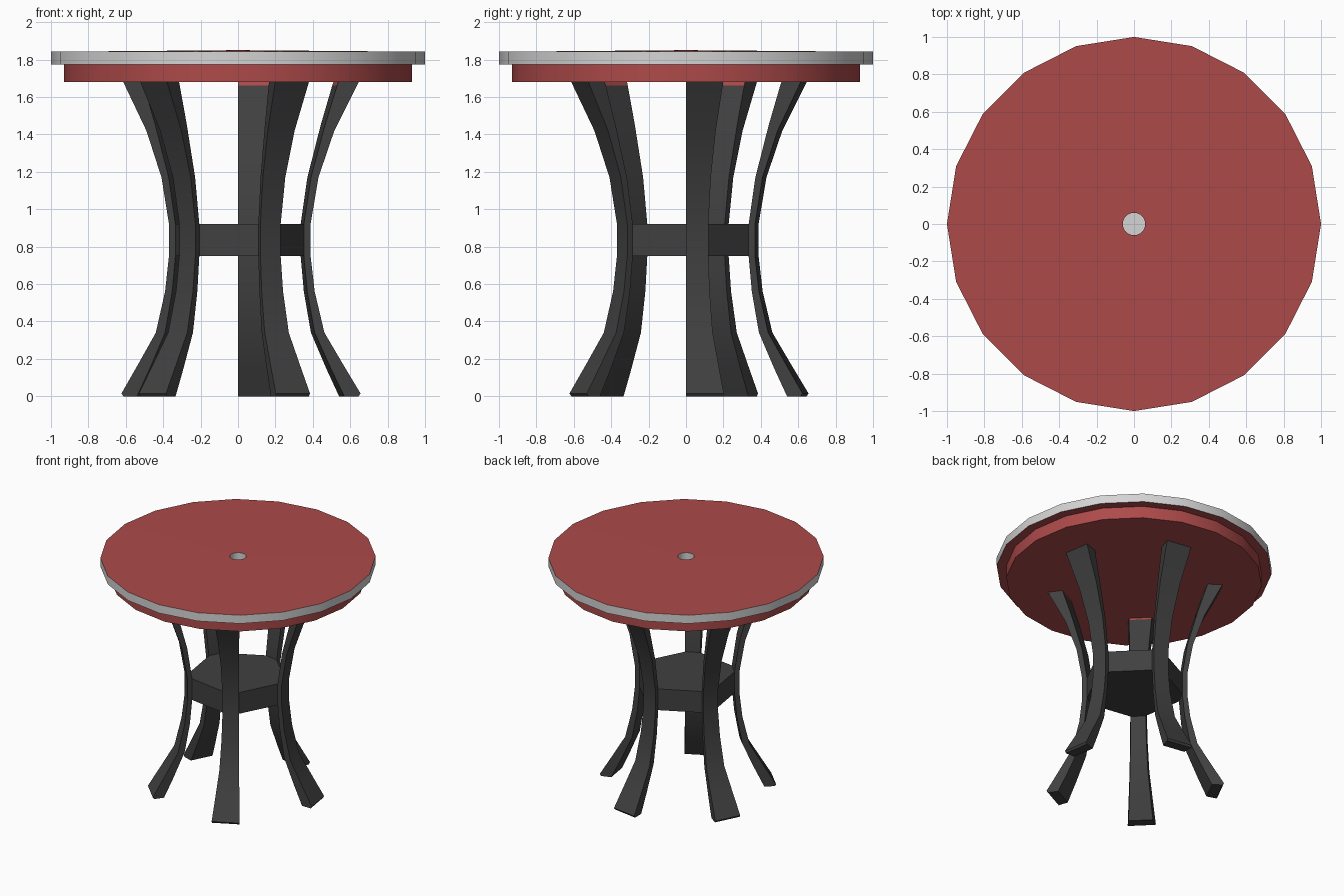
import bpy, bmesh, math

if "Cube" in bpy.data.objects:
    bpy.data.objects.remove(bpy.data.objects["Cube"])

STEP = math.radians(18)      # everything sits on a 20-sided circle


def material(name, rgb):
    m = bpy.data.materials.new(name)
    m.diffuse_color = (*rgb, 1)
    m.use_nodes = True
    m.node_tree.nodes["Principled BSDF"].inputs["Base Color"].default_value = m.diffuse_color
    return m


red = material("red", (0.42, 0.068, 0.068))
grey = material("light grey", (0.66, 0.66, 0.66))
dark = material("charcoal", (0.052, 0.052, 0.052))


def polar(r, a, z):
    return (r * math.cos(a), r * math.sin(a), z)


def finish(name, bm, mats):
    bmesh.ops.recalc_face_normals(bm, faces=bm.faces)
    me = bpy.data.meshes.new(name)
    bm.to_mesh(me)
    bm.free()
    for m in mats:
        me.materials.append(m)
    ob = bpy.data.objects.new(name, me)
    bpy.context.collection.objects.link(ob)
    bpy.ops.object.select_all(action='DESELECT')
    ob.select_set(True)
    bpy.context.view_layer.objects.active = ob
    bpy.ops.object.shade_smooth_by_angle(angle=math.radians(30))
    return ob


def stack(name, rings, angles, band_mats, caps, mats):
    """Rings of (radius, z) from bottom to top, bridged and capped."""
    bm = bmesh.new()
    loops = [[bm.verts.new(polar(r, a, z)) for a in angles] for r, z in rings]
    n = len(angles)
    for lo, hi, mi in zip(loops, loops[1:], band_mats):
        for i in range(n):
            j = (i + 1) % n
            bm.faces.new((lo[i], lo[j], hi[j], hi[i])).material_index = mi
    bm.faces.new(loops[0]).material_index = caps[0]
    bm.faces.new(loops[-1]).material_index = caps[1]
    return finish(name, bm, mats)


circle = [i * STEP for i in range(20)]

# Tabletop: grey rim, slightly domed red top, grey centre recess
stack("tabletop", [(1, 1.775), (1, 1.842), (0.06, 1.85), (0.06, 1.79)],
      circle, [1, 0, 1], (0, 1), [red, grey])

# Apron under the tabletop
stack("apron", [(0.93, 1.68), (0.93, 1.775)], circle, [0], (0, 0), [red])

# Stretcher block joining the legs
corners = [math.radians(72 * k) + s for k in range(5) for s in (0, STEP)]
stack("stretcher_block", [(0.352, 0.75), (0.352, 0.92)], corners, [0], (0, 0), [dark])

# Curved legs: each is a side profile swept over one 18 degree step
outer = [(0.645, 0), (0.655, 0.015), (0.568, 0.16), (0.462, 0.34), (0.41, 0.56),
         (0.388, 0.75), (0.388, 0.92), (0.43, 1.17), (0.515, 1.42), (0.645, 1.68)]
inner = [(0.568, 0), (0.50, 0.14), (0.41, 0.34), (0.37, 0.56), (0.352, 0.75),
         (0.352, 0.92), (0.39, 1.17), (0.465, 1.45), (0.53, 1.662), (0.536, 1.68)]
profile = outer + inner[::-1]
for k in range(5):
    bm = bmesh.new()
    a0 = math.radians(72 * k)
    sides = [[bm.verts.new(polar(r, a, z)) for r, z in profile] for a in (a0, a0 + STEP)]
    n, m = len(profile), len(outer)
    for i in range(n):
        j = (i + 1) % n
        f = bm.faces.new((sides[0][i], sides[0][j], sides[1][j], sides[1][i]))
        f.material_index = 1 if i == m else 0      # red strip at the inner top
    for s in sides:                                # side faces as quads
        for i in range(m - 2):
            bm.faces.new((s[i + 1], s[i + 2], s[n - 2 - i], s[n - 1 - i]))
        bm.faces.new((s[0], s[1], s[n - 1]))
        bm.faces.new((s[m - 1], s[m], s[m + 1]))
    finish(f"leg_{k + 1}", bm, [dark, red])
